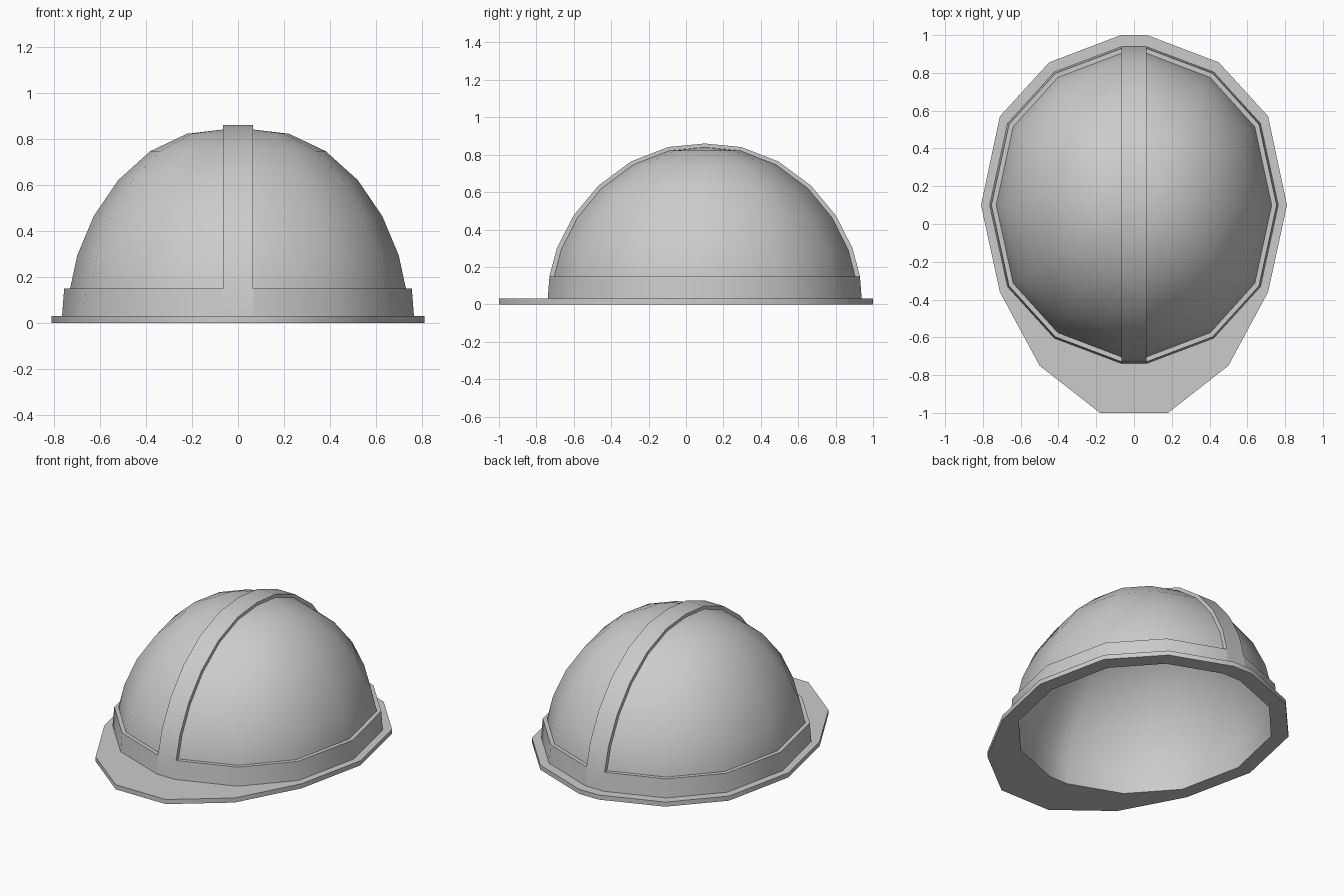
import bpy, bmesh, math

if "Cube" in bpy.data.objects:
    bpy.data.objects.remove(bpy.data.objects["Cube"])

CY = 0.1      # centre of the dome along y
GAP = 0.065   # half width of the ridge
UNIT = [(0, -1), (.51, -.84), (.865, -.515), (1, 0), (.865, .515), (.51, .84), (0, 1)]
# shared dome profile: (radius factor, height factor) from rim to crown
PROFILE = [(1, .175), (.952, .35), (.845, .552), (.685, .738), (.475, .888), (.235, .978), (0, 1)]


def mirrored(half, z):
    return [(x, y, z) for x, y in half] + [(-x, y, z) for x, y in reversed(half)]


def ring(rx, ry, z):
    return mirrored([(GAP + rx * u, CY + ry * v) for u, v in UNIT], z)


def loft(name, rings, closed=False):
    bm = bmesh.new()
    loops = [[bm.verts.new(p) for p in r] for r in rings]
    pairs = list(zip(loops, loops[1:]))
    if closed:
        pairs.append((loops[-1], loops[0]))
    for a, b in pairs:
        for i in range(len(a)):
            j = (i + 1) % len(a)
            bm.faces.new((a[i], a[j], b[j], b[i]))
    if not closed:
        for end in (loops[0], loops[-1]):
            if len(end) == 4:
                bm.faces.new(end)
    bmesh.ops.remove_doubles(bm, verts=bm.verts, dist=1e-5)
    bmesh.ops.recalc_face_normals(bm, faces=bm.faces)
    me = bpy.data.meshes.new(name)
    bm.to_mesh(me)
    bm.free()
    ob = bpy.data.objects.new(name, me)
    bpy.context.collection.objects.link(ob)
    bpy.ops.object.select_all(action='DESELECT')
    ob.select_set(True)
    bpy.context.view_layer.objects.active = ob
    bpy.ops.object.shade_smooth_by_angle(angle=math.radians(42))
    return ob


def dome(rx, ry, top, base):
    return [ring(rx * 1.01, ry * 1.01, base)] + [ring(rx * r, ry * r, top * h) for r, h in PROFILE]


# Dome shell: inner skin from the crown down, then outer skin back up
inner = dome(.645, .785, .815, .0)
outer = dome(.665, .805, .84, .02)
loft("dome_shell", inner[::-1] + outer)

# Raised band around the foot of the dome
loft("base_band", [ring(.70, .84, .02), ring(.69, .83, .15),
                   ring(.655, .795, .15), ring(.665, .805, .02)], closed=True)

# Brim plate with the longer visor at the front
edge = [(.18, -1), (.50, -.75), (.71, -.36), (.81, .1), (.71, .57), (.45, .855), (.07, 1)]
loft("brim", [mirrored(edge, 0), mirrored(edge, .03),
              ring(.67, .81, .03), ring(.651, .793, 0)], closed=True)

# Centre ridge running over the crown from front to back
arc = [(-.84, .02)] + [(-.83 * r, .86 * h) for r, h in PROFILE]
arc += [(-y, z) for y, z in arc[-2::-1]]
loft("centre_ridge", [[(-GAP, CY + y, z), (GAP, CY + y, z),
                       (GAP, CY + y * .957, z * .96), (-GAP, CY + y * .957, z * .96)]
                      for y, z in arc])
